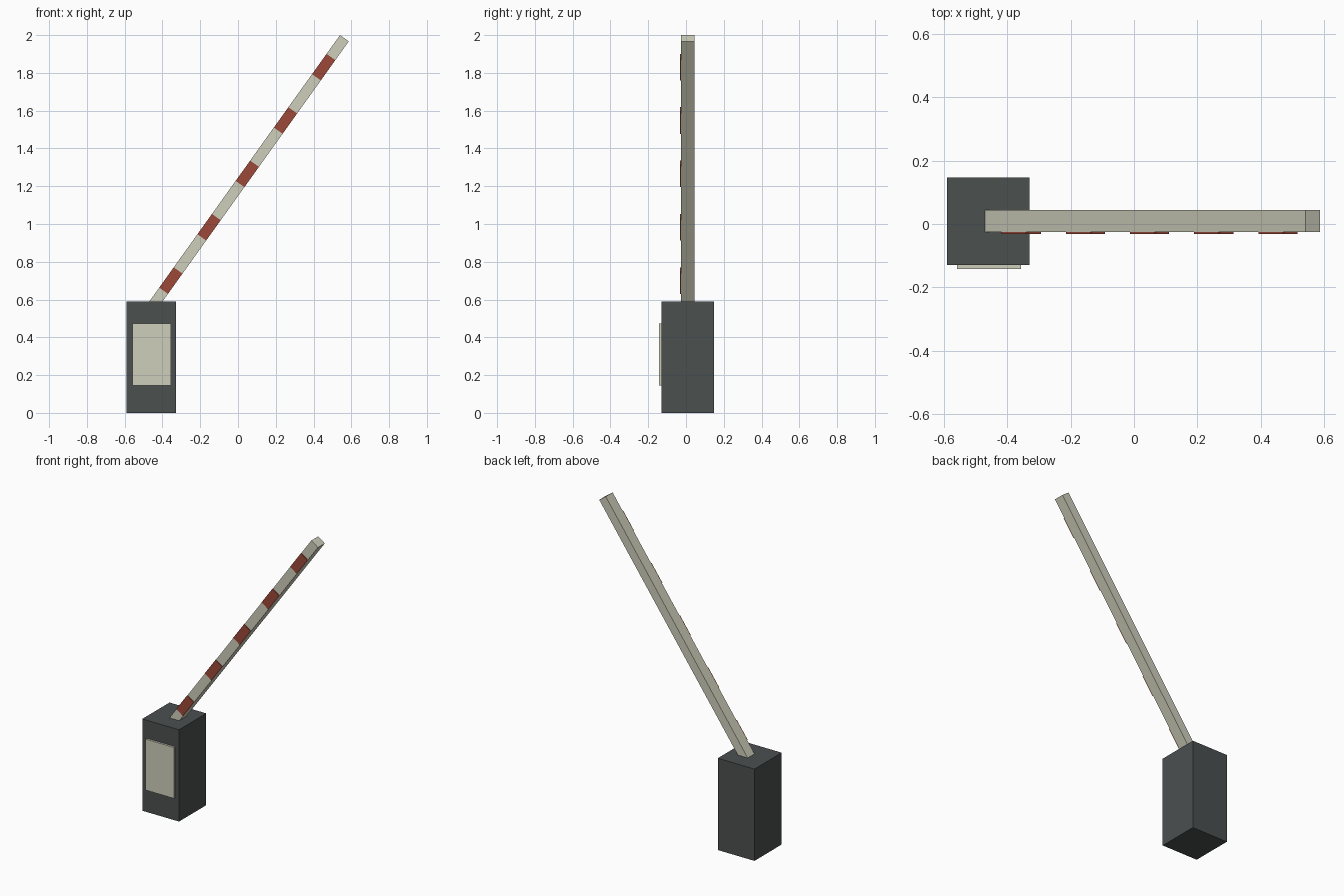
import bpy, bmesh, math
from mathutils import Matrix, Vector

if "Cube" in bpy.data.objects:
    bpy.data.objects.remove(bpy.data.objects["Cube"])


def material(name, rgb):
    m = bpy.data.materials.new(name)
    m.diffuse_color = (*rgb, 1)
    m.use_nodes = True
    m.node_tree.nodes["Principled BSDF"].inputs["Base Color"].default_value = m.diffuse_color
    return m


DARK = material("dark_grey", (0.07, 0.08, 0.078))
CREAM = material("off_white", (0.62, 0.62, 0.50))
RED = material("red", (0.33, 0.065, 0.04))


def box(name, lo, hi, mat, matrix=None):
    """Box between two corners, optionally moved by a matrix."""
    lo, hi = Vector(lo), Vector(hi)
    bm = bmesh.new()
    bmesh.ops.create_cube(bm, size=1)
    bmesh.ops.scale(bm, vec=hi - lo, verts=bm.verts)
    bmesh.ops.translate(bm, vec=(lo + hi) / 2, verts=bm.verts)
    me = bpy.data.meshes.new(name)
    bm.to_mesh(me)
    bm.free()
    me.materials.append(mat)
    ob = bpy.data.objects.new(name, me)
    if matrix:
        ob.matrix_world = matrix
    bpy.context.collection.objects.link(ob)
    return ob


# Cabinet and front panel
box("cabinet", (-0.59, -0.129, 0), (-0.329, 0.147, 0.59), DARK)
box("front_panel", (-0.558, -0.142, 0.146), (-0.356, -0.129, 0.474), CREAM)

# Raised arm: local x runs back from the upper tip corner, local z is thickness
ANGLE = math.radians(54.4)
frame = Matrix.Translation((0.54, 0, 2.0)) @ Matrix.Rotation(-ANGLE, 4, "Y")
WIDTH = 0.057
box("barrier_arm", (-1.77, -0.026, -WIDTH), (0, 0.044, 0), CREAM, frame)

# Red stripes on the front of the arm
for i in range(5):
    c = -0.188 - i * 0.3475
    box(f"stripe_{i + 1}", (c - 0.066, -0.031, -WIDTH), (c + 0.066, -0.026, 0), RED, frame)
